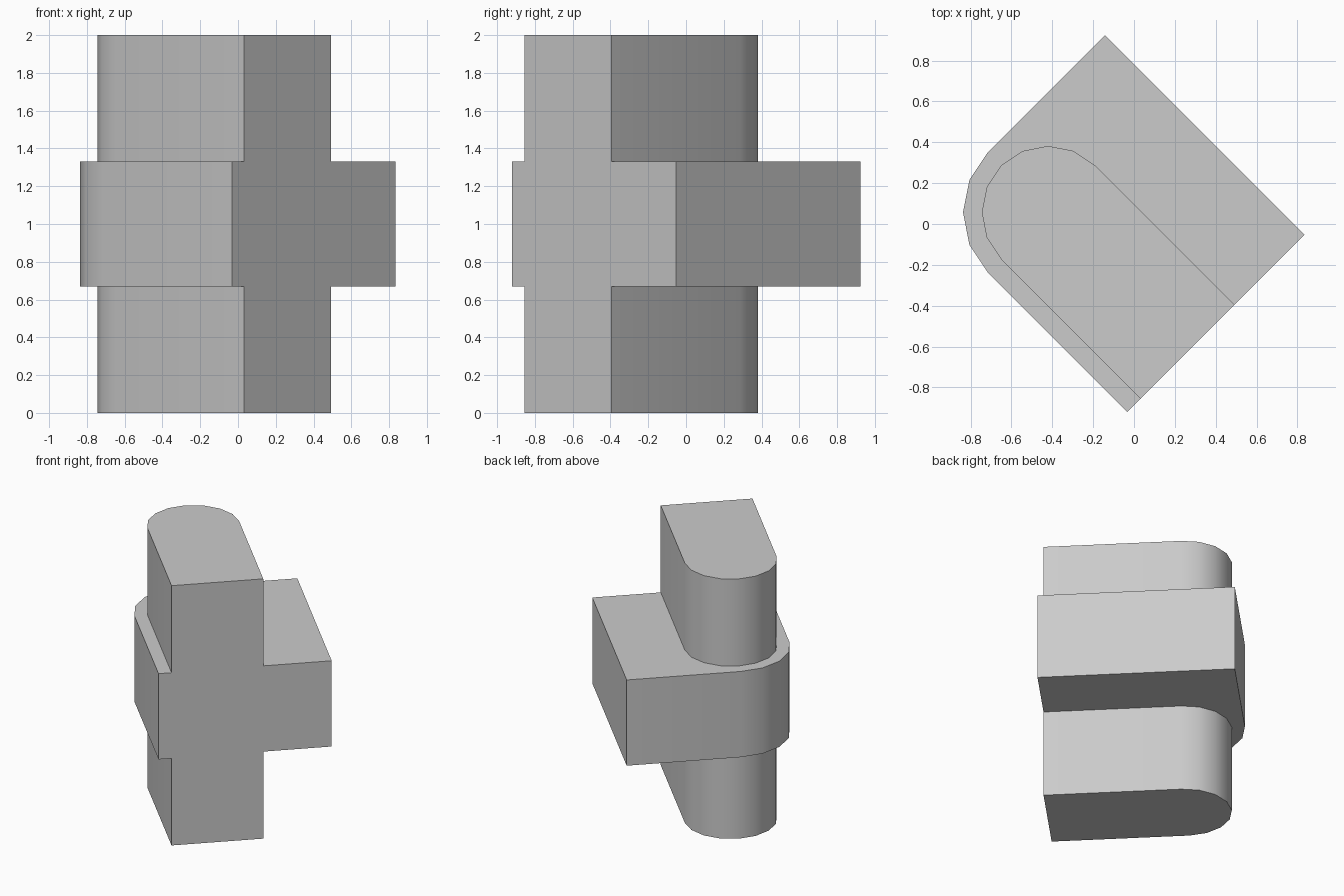
import bpy, bmesh
from math import cos, sin, radians

old = bpy.data.objects.get("Cube")
if old:
    bpy.data.objects.remove(old, do_unlink=True)

CENTRE = (-0.42, 0.057, 0)   # shared axis of both rounded ends
FRONT = -0.965               # shared flush front face

grey = bpy.data.materials.new("plain grey")
grey.use_nodes = True
colour = (0.6, 0.6, 0.6, 1)
grey.diffuse_color = colour
grey.node_tree.nodes["Principled BSDF"].inputs["Base Color"].default_value = colour


def arc(radius, start, end, step=22.5):
    """Points on a circle around the local origin."""
    count = round((end - start) / step)
    angles = [radians(start + i * step) for i in range(count + 1)]
    return [(radius * cos(a), radius * sin(a)) for a in angles]


def extrude_outline(name, outline, bottom, top):
    """Solid prism from a counter-clockwise plan outline."""
    bm = bmesh.new()
    base = bm.faces.new([bm.verts.new((x, y, bottom)) for x, y in outline])
    grown = bmesh.ops.extrude_face_region(bm, geom=[base], use_keep_orig=True)
    raised = [g for g in grown["geom"] if isinstance(g, bmesh.types.BMVert)]
    bmesh.ops.translate(bm, verts=raised, vec=(0, 0, top - bottom))
    bmesh.ops.recalc_face_normals(bm, faces=bm.faces)
    mesh = bpy.data.meshes.new(name)
    bm.to_mesh(mesh)
    bm.free()
    mesh.materials.append(grey)
    obj = bpy.data.objects.new(name, mesh)
    bpy.context.collection.objects.link(obj)
    return obj


# Upright post with a half-round back
post_r = 0.325
post = extrude_outline(
    "post_and_crossblock",
    [(-post_r, FRONT), (post_r, FRONT)] + arc(post_r, 0, 180), 0, 2)

# Wide middle block with one rounded corner
block_r, side = 0.417, 0.81
block = extrude_outline(
    "crossblock",
    [(-block_r, FRONT), (side, FRONT), (side, block_r)] + arc(block_r, 90, 180),
    0.67, 1.33)

# Merge into one solid so the front face is continuous
union = post.modifiers.new("union", 'BOOLEAN')
union.operation = 'UNION'
union.solver = 'EXACT'
union.object = block
bpy.context.view_layer.objects.active = post
post.select_set(True)
bpy.ops.object.modifier_apply(modifier=union.name)
bpy.data.objects.remove(block, do_unlink=True)

# Turn the solid into place and smooth the rounded ends
post.location = CENTRE
post.rotation_euler.z = radians(45)
bpy.ops.object.shade_smooth_by_angle(angle=radians(30))
